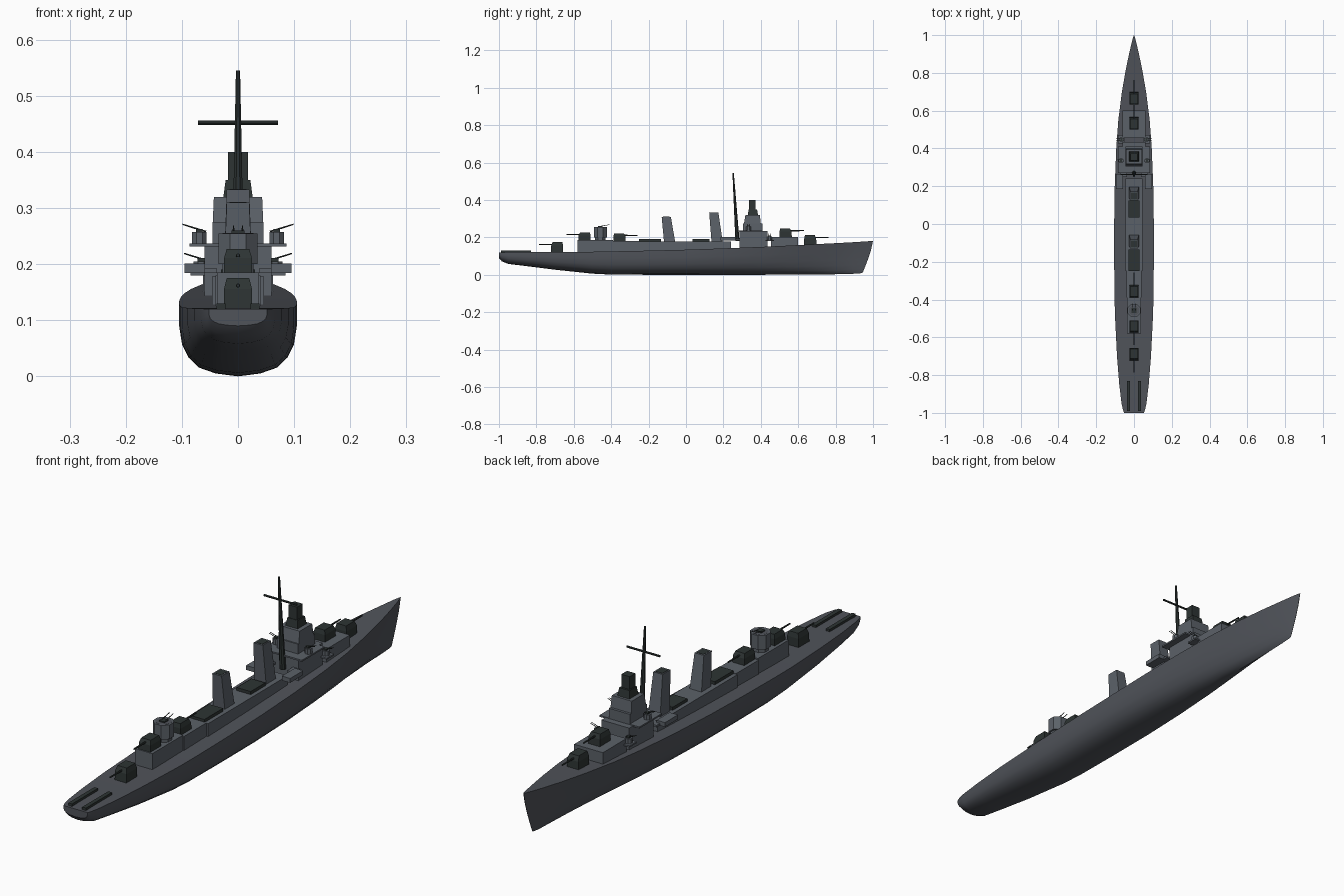
import bpy, bmesh, math
from mathutils import Vector

if "Cube" in bpy.data.objects:
    bpy.data.objects.remove(bpy.data.objects["Cube"])


def material(name, rgb):
    m = bpy.data.materials.new(name)
    m.diffuse_color = (*rgb, 1)
    m.use_nodes = True
    m.node_tree.nodes["Principled BSDF"].inputs["Base Color"].default_value = m.diffuse_color
    return m


HULL = material("hull_grey", (0.080, 0.087, 0.102))
GREY = material("superstructure_grey", (0.105, 0.120, 0.140))
DARK = material("dark_gunmetal", (0.026, 0.034, 0.033))


def finish(name, bm, mat):
    bmesh.ops.recalc_face_normals(bm, faces=bm.faces)
    me = bpy.data.meshes.new(name)
    bm.to_mesh(me)
    bm.free()
    me.materials.append(mat)
    ob = bpy.data.objects.new(name, me)
    bpy.context.collection.objects.link(ob)
    return ob


def loft(name, rings, mat):
    """Skin a list of equal-length closed rings and cap both ends."""
    bm = bmesh.new()
    vs = [[bm.verts.new(p) for p in r] for r in rings]
    n = len(vs[0])
    for a, b in zip(vs, vs[1:]):
        for i in range(n):
            j = (i + 1) % n
            bm.faces.new((a[i], a[j], b[j], b[i]))
    bm.faces.new(vs[0])
    bm.faces.new(vs[-1])
    return finish(name, bm, mat)


def rect(hw, y0, y1, z, x=0):
    return [(x - hw, y0, z), (x + hw, y0, z), (x + hw, y1, z), (x - hw, y1, z)]


def box(name, hw, y0, y1, z0, z1, mat=GREY, x=0):
    return loft(name, [rect(hw, y0, y1, z0, x), rect(hw, y0, y1, z1, x)], mat)


def rod(name, a, b, r0, r1, mat=DARK, sides=8):
    a, b = Vector(a), Vector(b)
    q = (b - a).to_track_quat('Z', 'Y')
    ring = [Vector((math.cos(t), math.sin(t), 0)) for t in
            (math.tau * (i + 0.5) / sides for i in range(sides))]
    return loft(name, [[a + q @ (v * r0) for v in ring],
                       [b + q @ (v * r1) for v in ring]], mat)


# Hull: y, half breadth, deck height, keel height, section sharpness, stem rake
stations = [
    (-1.00, .052, .120, .090, 0, 0), (-.985, .058, .120, .072, 0, 0),
    (-.95, .066, .121, .058, 0, 0), (-.85, .078, .121, .046, 0, 0),
    (-.7, .090, .122, .027, 0, 0), (-.5, .100, .123, .006, 0, 0),
    (-.4, .103, .125, .001, 0, 0), (-.2, .105, .129, 0, 0, 0),
    (0, .105, .134, 0, 0, 0), (.2, .102, .141, 0, .1, 0),
    (.4, .094, .149, 0, .3, 0), (.55, .083, .156, .001, .5, 0),
    (.7, .064, .164, .002, .75, 0), (.82, .043, .170, .003, .9, .005),
    (.91, .024, .175, .005, 1, .022), (.97, .010, .179, .008, 1, .038),
    (1.0, .001, .181, .012, 1, .055)]
full = [(0, 0), (.38, .04), (.66, .12), (.84, .26), (.95, .44), (1, .7), (1, 1)]
sharp = [(0, 0), (.18, .05), (.32, .14), (.45, .28), (.58, .46), (.76, .72), (1, 1)]
rings = []
for y, w, d, k, s, rake in stations:
    half = []
    for (fx, fz), (sx, sz) in zip(full, sharp):
        u, h = fx + (sx - fx) * s, fz + (sz - fz) * s
        half.append((u * w, y - rake * (1 - h) ** 1.3, k + (d - k) * h))
    rings.append(half + [(-x, yy, z) for x, yy, z in reversed(half[1:])])
hull = loft("hull", rings, HULL)
bpy.context.view_layer.objects.active = hull
hull.select_set(True)
bpy.ops.object.shade_smooth_by_angle(angle=math.radians(32))

# Deckhouses
box("aft_deckhouse", .037, -.58, -.39, .115, .185)
box("aft_low_deckhouse", .040, -.39, -.25, .115, .180)
box("midship_deckhouse", .046, -.25, .24, .118, .178)
box("forward_deckhouse", .062, .455, .60, .135, .203)

# Bridge tower
box("bridge_base", .060, .285, .435, .135, .235)
box("bridge_wing_deck", .086, .27, .41, .231, .237)
box("bridge_lower_level", .045, .305, .41, .237, .275)
loft("bridge_upper_level", [rect(.045, .31, .40, .275), rect(.043, .318, .395, .32)], GREY)
loft("director_base", [rect(.026, .33, .385, .32), rect(.022, .335, .38, .35)], DARK)
box("director_tower", .018, .337, .372, .35, .40, DARK)

# Funnels, leaning aft
for name, y, top in (("aft_funnel", -.117, .31), ("forward_funnel", .137, .333)):
    loft(name, [rect(.026, y, y + .06, .17), rect(.020, y - .013, y + .036, top)], GREY)
    box(name + "_mouth", .015, y - .007, y + .030, top, top + .001, DARK)

# Torpedo mounts
for name, y0, y1 in (("aft_torpedo_mount", -.25, -.135), ("forward_torpedo_mount", .035, .125)):
    box(name, .030, y0, y1, .176, .190, DARK)

# Main gun turrets: rear-to-front direction s, breech centre y, base height
for name, y, z, s in (("stern_turret", -.69, .12, -1), ("upper_aft_turret", -.543, .18, -1),
                      ("midship_turret", -.355, .175, 1), ("upper_fore_turret", .533, .20, 1),
                      ("bow_turret", .665, .158, 1)):
    h = .055 if name in ("stern_turret", "bow_turret") else .047
    a, b = y - s * .033, y + s * .033
    loft(name, [rect(.025, a, b, z), rect(.025, a, b - s * .002, z + h * .65),
                rect(.020, a + s * .004, b - s * .010, z + h)], DARK)
    rod(name + "_barrel", (0, y, z + h * .76), (0, y + s * .097, z + h * .76), .004, .003)

# Aft gun tub with twin light guns
c = (0, -.458)
rod("aft_gun_platform", (*c, .18), (*c, .20), .030, .030, GREY)
rod("aft_gun_tub", (*c, .20), (*c, .255), .038, .038, GREY)
rod("aft_gun_tub_floor", (*c, .255), (*c, .2555), .030, .030, HULL)
box("aft_gun_mount", .012, -.47, -.446, .255, .260, DARK)
for x in (-.008, .008):
    rod("aft_light_barrel", (x, -.47, .257), (x, -.41, .268), .0017, .0014, DARK, 6)

# Mast and yard
rod("mast", (0, .275, .18), (0, .252, .545), .012, .004)
rod("yard", (-.071, .262, .452), (.071, .262, .452), .004, .004)

for sx in (-1, 1):
    # Side platforms beside the forward funnel
    box("side_platform", .018, .185, .265, .184, .201, GREY, sx * .077)
    box("platform_support", .018, .25, .285, .184, .192, GREY, sx * .055)
    # Light guns on the bridge wings and beside the forward house
    for name, x, y, z in (("wing_gun", .069, .335, .237), ("deck_gun", .066, .447, .185)):
        p = (sx * x, y)
        rod(name + "_tub", (*p, z), (*p, z + .020), .014, .014, GREY)
        box(name + "_mount", .006, y - .008, y + .008, z + .018, z + .026, DARK, sx * x)
        for dy in (-.004, .004):
            rod(name + "_barrel", (sx * (x - .012), y + dy, z + .021),
                (sx * (x + .030), y + dy, z + .034), .0016, .0012, DARK, 6)
    box("deck_gun_platform", .019, .425, .47, .180, .186, GREY, sx * .066)
    # Stern racks
    box("stern_rack", .008, -.99, -.83, .118, .130, DARK, sx * .030)
